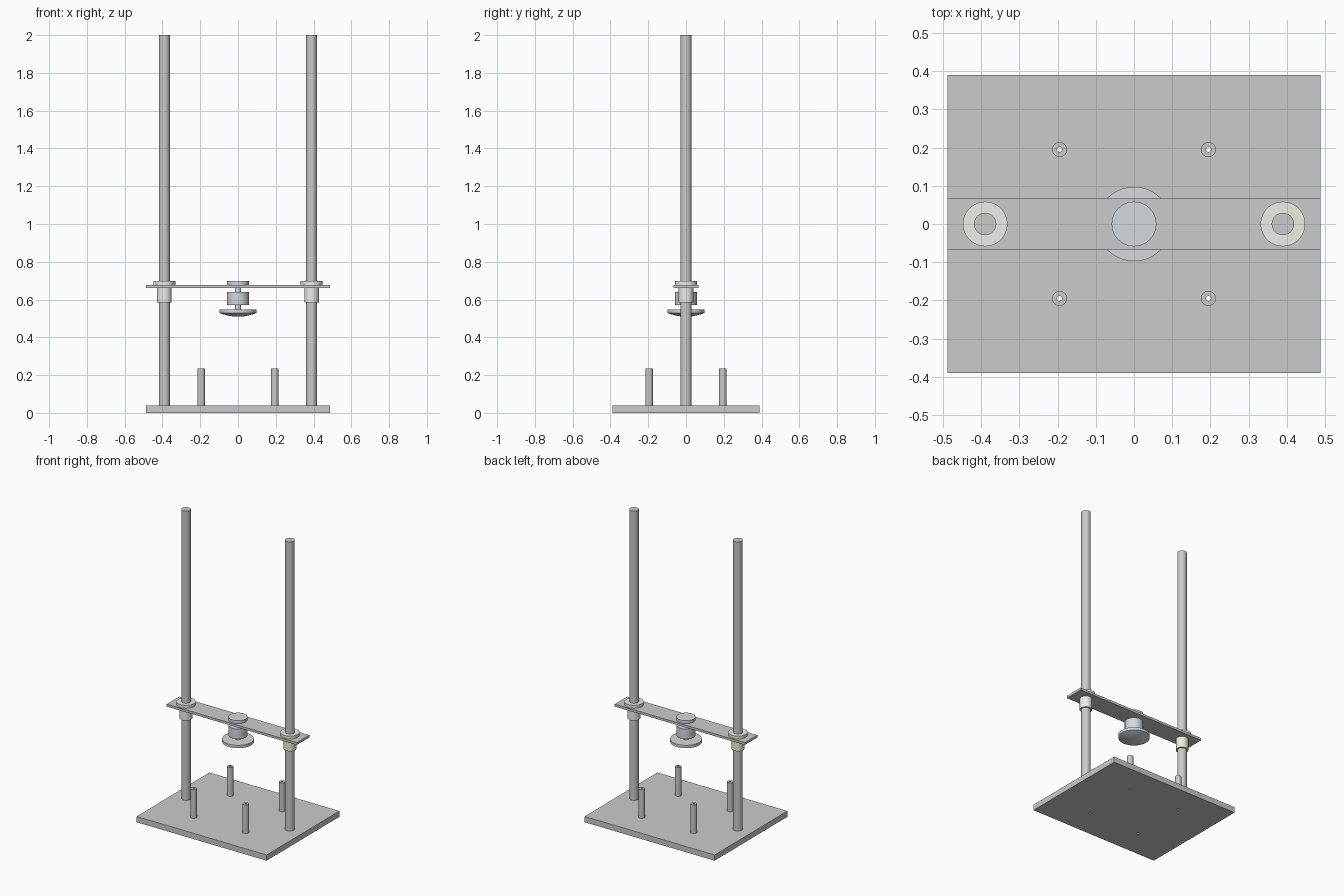
import bpy, bmesh, math

if "Cube" in bpy.data.objects:
    bpy.data.objects.remove(bpy.data.objects["Cube"])

ROD_X, PIN = 0.39, 0.195
ROD_R, HOLE_R = 0.0293, 0.0065
BASE_T = 0.039
BAR_Z0, BAR_Z1 = 0.661, 0.677


def material(name, rgb):
    m = bpy.data.materials.new(name)
    m.diffuse_color = (*rgb, 1)
    m.use_nodes = True
    m.node_tree.nodes["Principled BSDF"].inputs["Base Color"].default_value = m.diffuse_color
    return m


def finish(bm, name, mat=None, smooth=False):
    bmesh.ops.remove_doubles(bm, verts=bm.verts, dist=1e-6)
    bmesh.ops.recalc_face_normals(bm, faces=bm.faces)
    me = bpy.data.meshes.new(name)
    bm.to_mesh(me)
    bm.free()
    ob = bpy.data.objects.new(name, me)
    bpy.context.collection.objects.link(ob)
    if mat:
        me.materials.append(mat)
    if smooth:
        bpy.ops.object.select_all(action='DESELECT')
        ob.select_set(True)
        bpy.context.view_layer.objects.active = ob
        bpy.ops.object.shade_smooth_by_angle(angle=math.radians(30))
    return ob


def lathe(name, profile, x=0, y=0, mat=None, closed=False, n=48):
    """Spin an (r, z) profile about a vertical axis at x, y."""
    bm = bmesh.new()
    vs = [bm.verts.new((x + r, y, z)) for r, z in profile]
    edges = [bm.edges.new(p) for p in zip(vs, vs[1:])]
    if closed:
        edges.append(bm.edges.new((vs[-1], vs[0])))
    bmesh.ops.spin(bm, geom=vs + edges, cent=(x, y, 0), axis=(0, 0, 1),
                   angle=2 * math.pi, steps=n, use_merge=True)
    return finish(bm, name, mat, True)


def plate(name, hx, hy, z0, z1, holes):
    """Flat slab with round through holes given as (x, y, radius)."""
    bm = bmesh.new()
    bmesh.ops.create_cube(bm, size=1)
    for v in bm.verts:
        v.co = (v.co.x * 2 * hx, v.co.y * 2 * hy, z1 if v.co.z > 0 else z0)
    ob = finish(bm, name)
    for x, y, r in holes:
        cutter = lathe("hole_cutter", [(0, z0 - .02), (r, z0 - .02), (r, z1 + .02), (0, z1 + .02)], x, y)
        cutter.hide_render = True
        bpy.context.view_layer.objects.active = ob
        mod = ob.modifiers.new("hole", 'BOOLEAN')
        mod.operation, mod.solver, mod.object = 'DIFFERENCE', 'EXACT', cutter
        bpy.ops.object.modifier_apply(modifier=mod.name)
        bpy.data.objects.remove(cutter)
    bpy.ops.object.select_all(action='DESELECT')
    ob.select_set(True)
    bpy.ops.object.shade_smooth_by_angle(angle=math.radians(30))
    return ob


cream = material("bushing_cream", (0.85, 0.86, 0.79))
steel = material("press_steel", (0.66, 0.70, 0.74))

# base plate with four screw holes
pins = [(sx * PIN, sy * PIN) for sx in (-1, 1) for sy in (-1, 1)]
plate("base_plate", 0.488, 0.39, 0, BASE_T, [(x, y, HOLE_R) for x, y in pins])

# hollow support pins
for x, y in pins:
    lathe("support_pin", [(HOLE_R, BASE_T), (0.0195, BASE_T), (0.0195, 0.234), (HOLE_R, 0.234)],
          x, y, closed=True, n=32)

# sliding crossbar
BUSH_R, STEM_R = 0.039, 0.0165
plate("crossbar", 0.488, 0.067, BAR_Z0, BAR_Z1,
      [(-ROD_X, 0, BUSH_R), (ROD_X, 0, BUSH_R), (0, 0, STEM_R)])

# guide rods and flanged bushings
for x in (-ROD_X, ROD_X):
    lathe("guide_rod", [(0, BASE_T), (ROD_R, BASE_T), (ROD_R, 2), (0, 2)], x)
    lathe("flanged_bushing",
          [(ROD_R, 0.584), (BUSH_R, 0.584), (BUSH_R, BAR_Z1), (0.0585, BAR_Z1),
           (0.0585, 0.697), (ROD_R, 0.697)], x, mat=cream, closed=True)

# central press head: cap, stem, body and domed foot
R, SAG = 0.0975, 0.0195
dome = [(R * t, 0.529 - SAG * (1 - t * t)) for t in [i / 10 for i in range(11)]]
lathe("press_head", dome + [
    (R, 0.548), (STEM_R, 0.548), (STEM_R, 0.571), (0.0575, 0.571), (0.0575, 0.64),
    (STEM_R, 0.64), (STEM_R, BAR_Z1), (0.0585, BAR_Z1), (0.0585, 0.697), (0, 0.697)],
    mat=steel, n=64)
